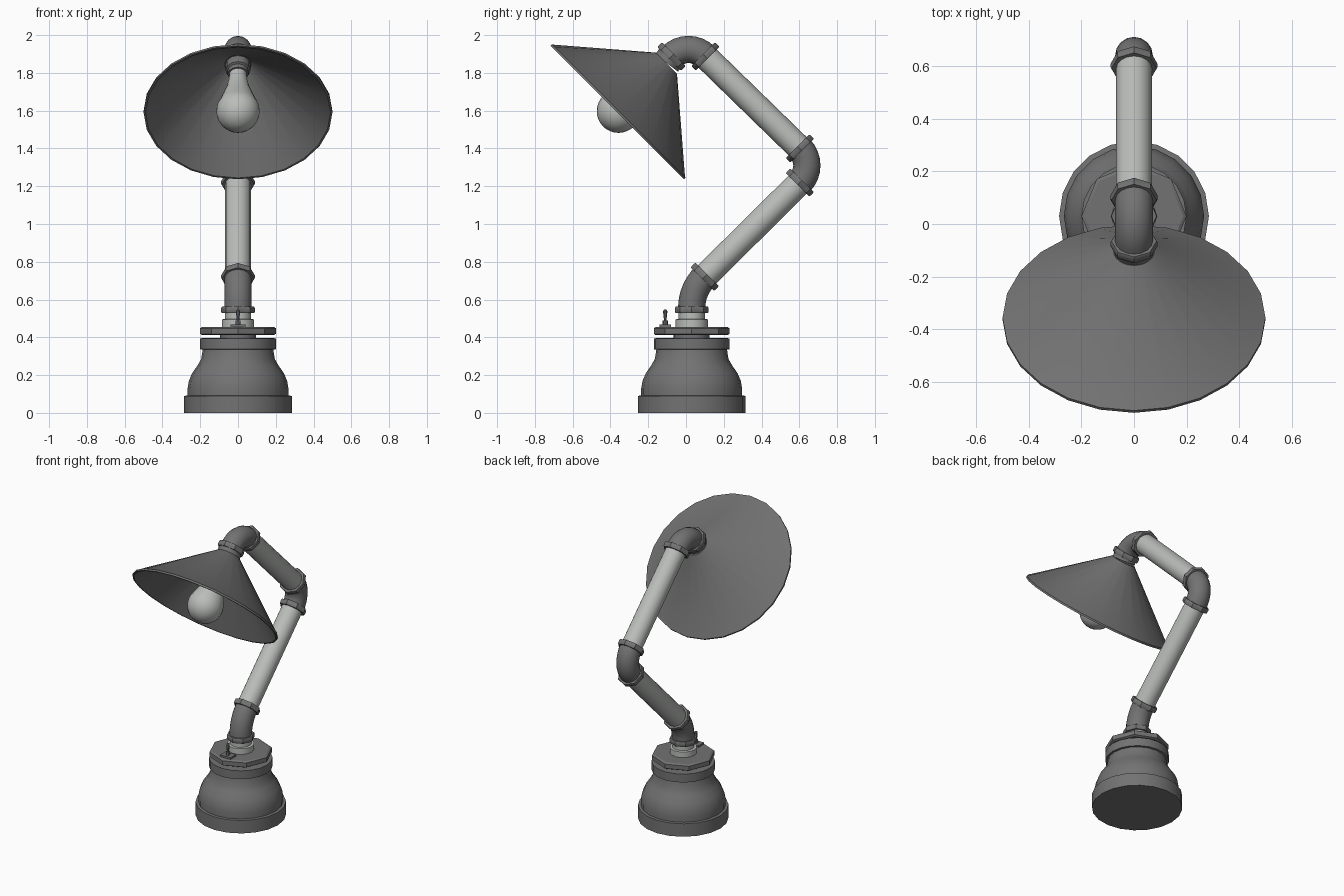
import bpy, bmesh, math
from mathutils import Vector, Matrix

cube = bpy.data.objects.get("Cube")
if cube:
    bpy.data.objects.remove(cube, do_unlink=True)


def material(name, color):
    m = bpy.data.materials.new(name)
    m.use_nodes = True
    m.diffuse_color = (*color, 1)
    m.node_tree.nodes["Principled BSDF"].inputs["Base Color"].default_value = (*color, 1)
    return m


DARK = material("dark iron", (0.17, 0.17, 0.17))
LIGHT = material("pale steel", (0.49, 0.51, 0.49))


def finish(bm, name, mat):
    bmesh.ops.remove_doubles(bm, verts=bm.verts, dist=0.0001)
    bmesh.ops.recalc_face_normals(bm, faces=bm.faces)
    mesh = bpy.data.meshes.new(name)
    bm.to_mesh(mesh)
    bm.free()
    mesh.materials.append(mat)
    mesh.shade_smooth()
    mesh.set_sharp_from_angle(angle=math.radians(32))
    obj = bpy.data.objects.new(name, mesh)
    bpy.context.collection.objects.link(obj)
    return obj


def skin(bm, rings):
    """Join neighbouring rings of vertices with quads."""
    n = len(rings[0])
    for a, b in zip(rings, rings[1:]):
        for i in range(n):
            j = (i + 1) % n
            bm.faces.new((a[i], a[j], b[j], b[i]))


def lathe(name, profile, origin, axis, sides, mat, closed=False):
    """Revolve (radius, height) points around an axis leaving origin."""
    rot = Vector(axis).to_track_quat('Z', 'Y').to_matrix().to_4x4()
    frame = Matrix.Translation(origin) @ rot
    bm = bmesh.new()
    rings = []
    for r, h in profile:
        rings.append([bm.verts.new(frame @ Vector((r * math.cos(t), r * math.sin(t), h)))
                      for t in (math.tau * i / sides for i in range(sides))])
    if closed:
        rings.append(rings[0])
    else:
        bm.faces.new(rings[0])
        bm.faces.new(rings[-1])
    skin(bm, rings)
    return finish(bm, name, mat)


def rod(name, a, b, r, sides, mat):
    d = Vector(b) - Vector(a)
    return lathe(name, [(r, 0), (r, d.length)], a, d, sides, mat)


def elbow(name, centre, bend, start, end, r=0.072, steps=8, sides=16):
    """Pipe bend in the side plane, swept between two angles in degrees."""
    bm = bmesh.new()
    rings = []
    for k in range(steps + 1):
        a = math.radians(start + (end - start) * k / steps)
        out = Vector((0, math.cos(a), math.sin(a)))
        rings.append([bm.verts.new(Vector(centre) + out * (bend + r * math.cos(t))
                                   + Vector((r * math.sin(t), 0, 0)))
                      for t in (math.tau * i / sides for i in range(sides))])
    bm.faces.new(rings[0])
    bm.faces.new(rings[-1])
    skin(bm, rings)
    return finish(bm, name, DARK)


def collar(name, p, axis):
    r, h = 0.089, 0.017
    lathe(name, [(r * 0.96, -h), (r, -h * 0.6), (r, h * 0.6), (r * 0.96, h)], p, axis, 8, DARK)


UP, RISE, LEAN, DROP = (0, 0, 1), (0, 1, 1), (0, -1, 1), (0, -1, -1)
FOOT = Vector((0, 0.03, 0))

# Bell-shaped base
lathe("base", [(0.285, 0), (0.285, 0.09), (0.267, 0.092), (0.267, 0.13), (0.26, 0.17),
               (0.243, 0.21), (0.215, 0.25), (0.195, 0.285), (0.187, 0.335), (0.2, 0.337),
               (0.2, 0.395), (0.095, 0.397), (0.095, 0.416)], FOOT, UP, 20, DARK)
lathe("base_nut", [(0.19, 0.412), (0.2, 0.418), (0.2, 0.448), (0.188, 0.456)],
      FOOT, UP, 8, DARK)
lathe("base_nipple", [(0.086, 0.45), (0.086, 0.495), (0.07, 0.497), (0.07, 0.56)],
      FOOT, UP, 16, LIGHT)

# Toggle switch
bm = bmesh.new()
bmesh.ops.create_cube(bm, size=1, matrix=Matrix.Translation((0, -0.11, 0.46))
                      @ Matrix.Diagonal((0.08, 0.06, 0.016, 1)))
finish(bm, "switch_plate", DARK)
rod("switch_bush", (0, -0.11, 0.46), (0, -0.11, 0.49), 0.014, 8, DARK)
lathe("switch_lever", [(0.006, 0), (0.011, 0.045), (0.011, 0.055), (0.005, 0.062)],
      (0, -0.11, 0.485), UP, 8, DARK)

# Pipe bends
BEND = 0.127
elbow("lower_elbow", (0, 0.265, 0.555), 0.235, 180, 135)
elbow("middle_elbow", (0, 0.513, 1.31), BEND, -45, 45)
elbow("upper_elbow", (0, 0.013, 1.797), BEND, 45, 135)

# Straight pipes
LOW_A, LOW_B = (0, 0.099, 0.721), (0, 0.603, 1.22)
TOP_A, TOP_B = (0, 0.603, 1.4), (0, 0.103, 1.887)
HEAD = (0, -0.077, 1.887)
rod("lower_pipe", LOW_A, LOW_B, 0.068, 16, LIGHT)
rod("upper_pipe", TOP_A, TOP_B, 0.068, 16, LIGHT)

# Faceted collars at the pipe ends
for label, p, axis in (("foot", (0, 0.03, 0.545), UP), ("lower_start", LOW_A, RISE),
                       ("lower_end", LOW_B, RISE), ("upper_start", TOP_A, LEAN),
                       ("upper_end", TOP_B, LEAN), ("shade", HEAD, DROP)):
    collar(label + "_collar", p, axis)

# Lamp shade: thin cone with a small lip
APEX = (0, -0.103, 1.852)
rod("shade_neck", HEAD, APEX, 0.076, 16, DARK)
lathe("shade", [(0.078, 0), (0.494, 0.356), (0.5, 0.358), (0.5, 0.37), (0.49, 0.37),
                (0.07, 0.01), (0.03, 0.01), (0.03, 0)], APEX, DROP, 24, DARK, closed=True)

# Socket and bulb
lathe("socket", [(0.066, 0), (0.066, 0.055), (0.055, 0.06), (0.055, 0.085)],
      APEX, DROP, 12, DARK)
BALL, SIZE = 0.36, 0.115
globe = [(SIZE * math.cos(a), BALL + SIZE * math.sin(a))
         for a in (math.radians(-25 + 11.4 * k) for k in range(11))]
lathe("bulb", [(0.045, 0.07), (0.048, 0.12), (0.062, 0.19), (0.085, 0.26)] + globe,
      APEX, DROP, 20, LIGHT)
